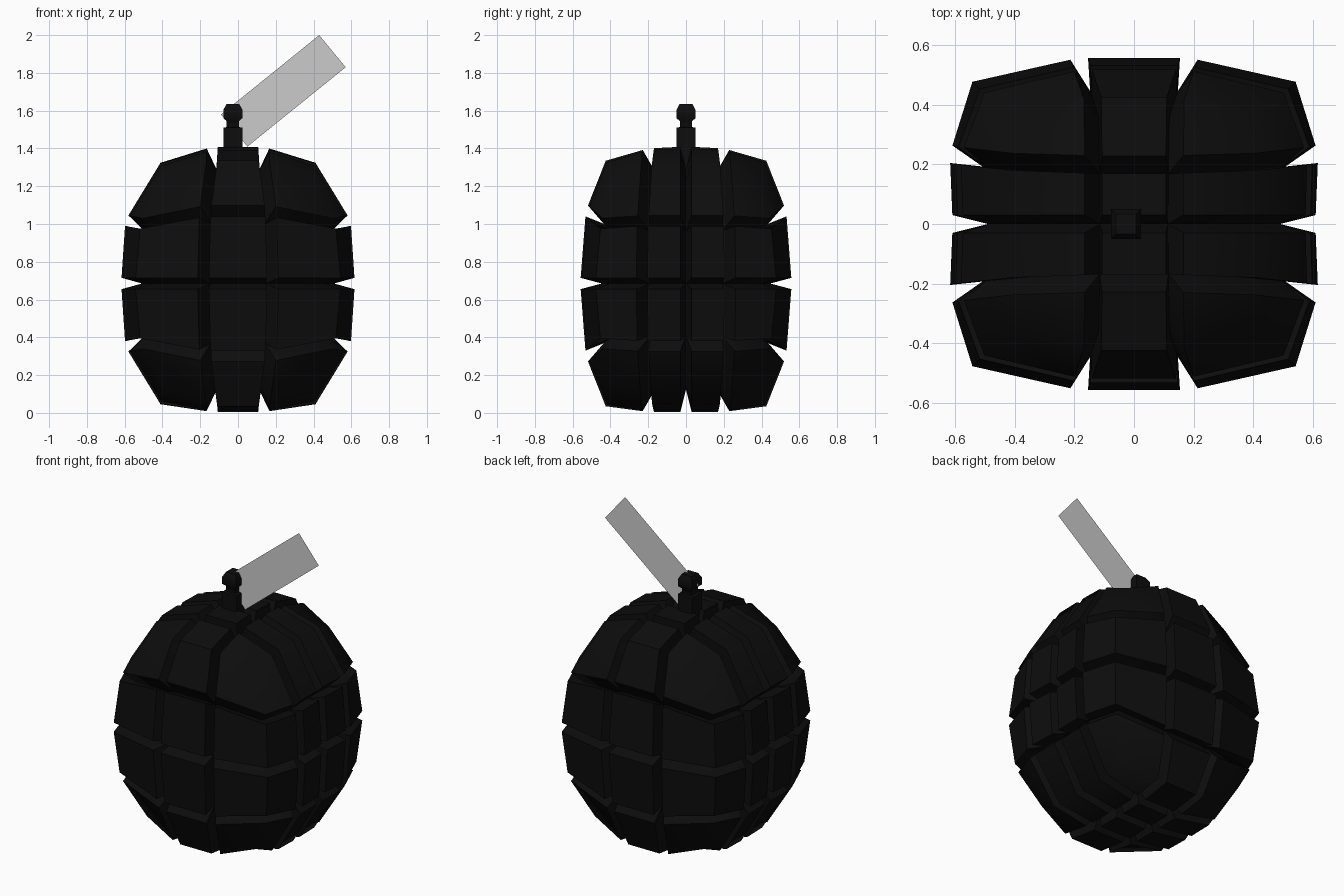
import bpy, bmesh, math
from mathutils import Vector

if "Cube" in bpy.data.objects:
    bpy.data.objects.remove(bpy.data.objects["Cube"])

CZ = 0.685       # height of the middle groove
GAP = 0.03       # half width of a groove at the surface
DEPTH = 0.12     # groove depth
N = (3, 4, 4)    # chunks along x, y, z

black = bpy.data.materials.new("black_iron")
black.diffuse_color = (0.004, 0.004, 0.004, 1)
black.use_nodes = True
black.node_tree.nodes["Principled BSDF"].inputs["Base Color"].default_value = black.diffuse_color

# one octant of the rounded-box lattice; keys are distance classes from the centre (x, y, z)
OCT = {
    (2, 2, 0): (.545, .48, 0), (1, 2, 0): (.185, .56, 0),
    (2, 1, 0): (.62, .235, 0), (2, 0, 0): (.61, 0, 0),
    (2, 2, 1): (.515, .45, .32), (1, 2, 1): (.175, .53, .385),
    (2, 1, 1): (.597, .23, .335), (2, 0, 1): (.59, 0, .335),
    (2, 2, 2): (.39, .36, .57), (1, 2, 2): (.14, .425, .65),
    (2, 1, 2): (.41, .21, .635), (2, 0, 2): (.41, 0, .64),
    (1, 1, 2): (.137, .20, .715), (1, 0, 2): (.137, 0, .725),
}


def lattice(p):
    i, j, k = p
    signed = ((-2, -1, 1, 2)[i], j - 2, k - 2)
    q = OCT[tuple(abs(s) for s in signed)]
    v = Vector([math.copysign(c, s) for c, s in zip(q, signed)])
    if v.z < -0.68:      # underside is a little flatter
        v.z = -0.68
    return v


def finish(bm, name, mat=None, angle=None):
    bmesh.ops.recalc_face_normals(bm, faces=bm.faces[:])
    me = bpy.data.meshes.new(name)
    bm.to_mesh(me)
    bm.free()
    ob = bpy.data.objects.new(name, me)
    bpy.context.collection.objects.link(ob)
    if mat:
        me.materials.append(mat)
    if angle:
        bpy.context.view_layer.objects.active = ob
        ob.select_set(True)
        bpy.ops.object.shade_smooth_by_angle(angle=math.radians(angle))
        ob.select_set(False)
    return ob


def add_chunk(bm, cell):
    outer, inner, quads = {}, {}, []
    # surface quads of this lattice cell
    for ax in range(3):
        for side in (0, 1):
            if cell[ax] + side not in (0, N[ax]):
                continue
            quad = []
            for a, b in ((0, 0), (1, 0), (1, 1), (0, 1)):
                p = list(cell)
                p[ax] += side
                p[(ax + 1) % 3] += a
                p[(ax + 2) % 3] += b
                quad.append(tuple(p))
            quads.append(quad if side else quad[::-1])
    # outer corners pulled back from the grooves, inner corners on the groove floor
    for p in {p for q in quads for p in q}:
        base = lattice(p)
        pos = base.copy()
        for ax in range(3):
            if 0 < p[ax] < N[ax]:
                o = list(p)
                o[ax] = 2 * cell[ax] + 1 - p[ax]
                pos += (lattice(o) - base).normalized() * GAP
        low = base * (1 - DEPTH / base.length)
        outer[p] = bm.verts.new(pos + Vector((0, 0, CZ)))
        inner[p] = bm.verts.new(low + Vector((0, 0, CZ)))
    edges = {(q[n], q[(n + 1) % 4]) for q in quads for n in range(4)}
    for q in quads:
        bm.faces.new([outer[p] for p in q])
        bm.faces.new([inner[p] for p in reversed(q)])
    for a, b in edges:
        if (b, a) not in edges:
            bm.faces.new((outer[b], outer[a], inner[a], inner[b]))


# segmented body
bm = bmesh.new()
for a in range(N[0]):
    for b in range(N[1]):
        for c in range(N[2]):
            if a in (0, N[0] - 1) or b in (0, N[1] - 1) or c in (0, N[2] - 1):
                add_chunk(bm, (a, b, c))
finish(bm, "segmented_body", black, 50)

# square stem with a neck and a chamfered knob
bm = bmesh.new()
prev = None
for r, z in ((.05, 1.27), (.05, 1.51), (.033, 1.513), (.033, 1.545),
             (.05, 1.56), (.05, 1.605), (.034, 1.635)):
    ring = [bm.verts.new((-.027 + r * x, r * y, z))
            for x, y in ((-1, -1), (1, -1), (1, 1), (-1, 1))]
    if prev:
        for n in range(4):
            bm.faces.new((prev[n], prev[(n + 1) % 4], ring[(n + 1) % 4], ring[n]))
    else:
        bm.faces.new(ring[::-1])
    prev = ring
bm.faces.new(prev)
finish(bm, "top_stem", black, 50)

# thin flat card rising from the stem
bm = bmesh.new()
bm.faces.new([bm.verts.new((x, 0, z)) for x, z in
              ((-.09, 1.58), (.05, 1.41), (.57, 1.83), (.43, 2.0))])
finish(bm, "flat_card")
